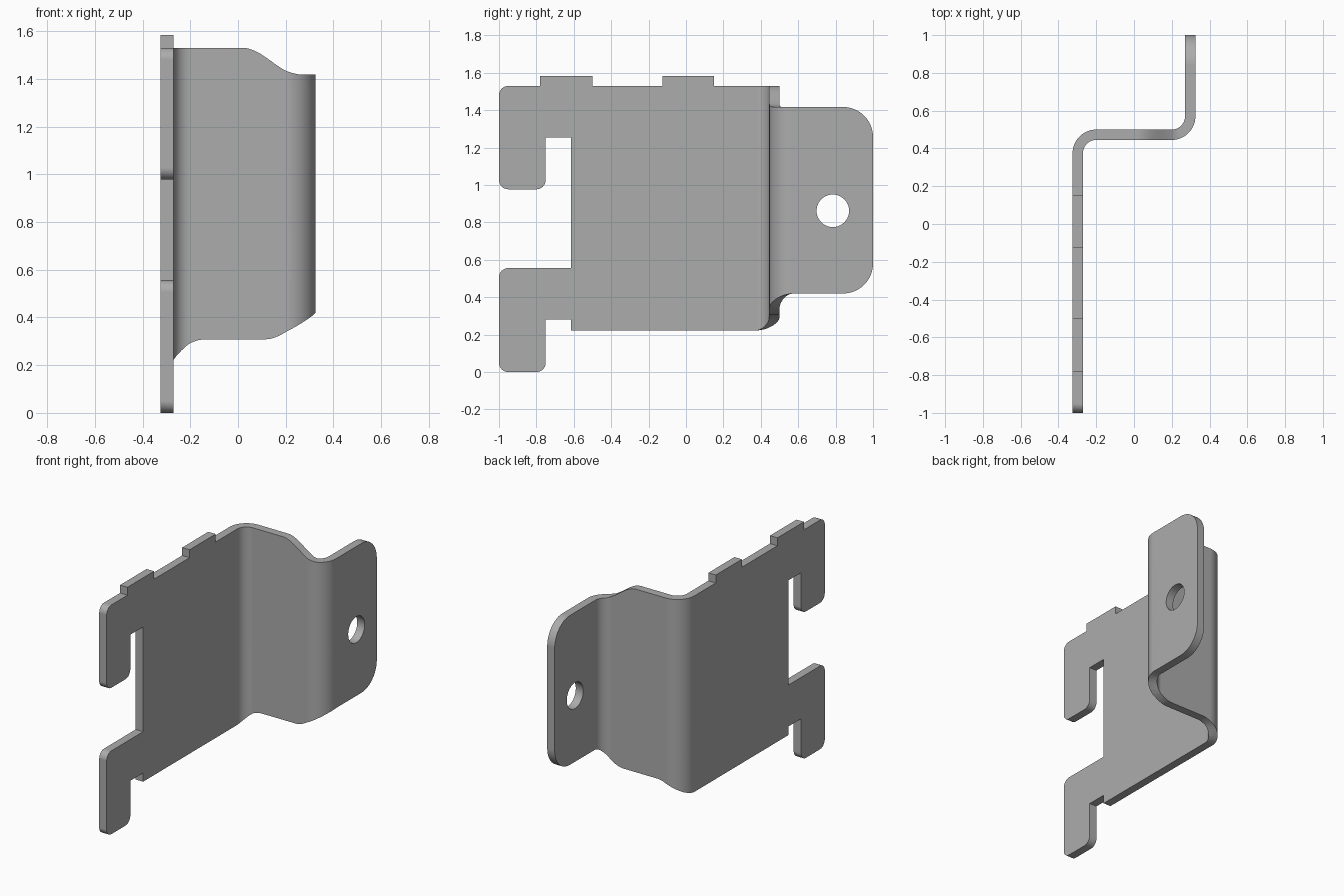
import bpy, bmesh
from math import sin, cos, pi

if "Cube" in bpy.data.objects:
    bpy.data.objects.remove(bpy.data.objects["Cube"])

HALF = 0.0275            # half sheet thickness
R = 0.0975               # mid-surface bend radius
ARC = R * pi / 2
S1 = 0.375               # start of first bend (flat length coordinate)
S2 = S1 + ARC            # web start
S3 = S2 + 0.4            # web end
S4 = S3 + ARC            # end of second bend
OFF = S4 - 0.57          # flat length minus y on the fixing flange
STEPS = 14


def corner(x, y, r, start, n=8):
    """Quarter arc around corner centre, anticlockwise from start (degrees)."""
    return [(x + r * cos(start * pi / 180 + pi / 2 * i / n),
             y + r * sin(start * pi / 180 + pi / 2 * i / n)) for i in range(n + 1)]


def ease(s0, z0, s1, z1, n=16):
    """Smooth S-shaped edge between two heights."""
    return [(s0 + (s1 - s0) * i / n, z0 + (z1 - z0) * (1 - cos(pi * i / n)) / 2)
            for i in range(n + 1)]


# Flat sheet outline, anticlockwise, starting at the lower hook
r, q = 0.05, 0.16
end = 1.0 + OFF
outline = (
    corner(-1 + r, r, r, 180) + corner(-0.75 - r, r, r, 270)
    + [(-0.75, 0.28), (-0.615, 0.28), (-0.615, 0.222)]
    + ease(0.37, 0.222, 0.59, 0.308) + ease(0.84, 0.308, 1.09, 0.42)
    + corner(end - q, 0.42 + q, q, 270, 12) + corner(end - q, 1.417 - q, q, 0, 12)
    + ease(0.99, 1.417, 0.745, 1.53)
    + [(0.15, 1.53), (0.15, 1.583), (-0.125, 1.583), (-0.125, 1.53),
       (-0.50, 1.53), (-0.50, 1.583), (-0.78, 1.583), (-0.78, 1.53)]
    + corner(-1 + r, 1.53 - r, r, 90) + corner(-1 + r, 0.977 + r, r, 180)
    + corner(-0.75 - r, 0.977 + r, r, 270)
    + [(-0.75, 1.255), (-0.615, 1.255), (-0.615, 0.556)]
    + corner(-1 + r, 0.556 - r, r, 90)
)
hole = [(0.785 + OFF + 0.087 * cos(2 * pi * i / 40), 0.862 + 0.087 * sin(2 * pi * i / 40))
        for i in range(40)]

# Flat blank: filled curve with thickness
curve = bpy.data.curves.new("bracket", 'CURVE')
curve.dimensions = '2D'
curve.fill_mode = 'BOTH'
curve.extrude = HALF
for pts in (outline, hole):
    sp = curve.splines.new('POLY')
    sp.points.add(len(pts) - 1)
    for p, (x, y) in zip(sp.points, pts):
        p.co = (x, y, 0, 1)
    sp.use_cyclic_u = True
ob = bpy.data.objects.new("bracket", curve)
bpy.context.collection.objects.link(ob)
bpy.context.view_layer.objects.active = ob
ob.select_set(True)
bpy.ops.object.convert(target='MESH')
ob = bpy.context.view_layer.objects.active


def bend(s, z, t):
    """Map flat sheet position to the folded Z section."""
    if s <= S1:
        x, y, a = -0.2 - R, s, 0
    elif s < S2:
        a = (s - S1) / R
        x, y = -0.2 - R * cos(a), S1 + R * sin(a)
    elif s <= S3:
        x, y, a = -0.2 + s - S2, S1 + R, pi / 2
    elif s < S4:
        a = pi / 2 - (s - S3) / R
        x, y = 0.2 + R * cos(a), 0.57 - R * sin(a)
    else:
        x, y, a = 0.2 + R, s - OFF, 0
    return x - t * cos(a), y + t * sin(a), z


# Slice across the two bends, then fold
bm = bmesh.new()
bm.from_mesh(ob.data)
bmesh.ops.remove_doubles(bm, verts=bm.verts, dist=1e-5)
bmesh.ops.dissolve_limit(bm, angle_limit=0.001, verts=bm.verts, edges=bm.edges)
bmesh.ops.triangulate(bm, faces=bm.faces)
for start in (S1, S3):
    for i in range(STEPS + 1):
        bmesh.ops.bisect_plane(bm, geom=bm.verts[:] + bm.edges[:] + bm.faces[:], dist=1e-5,
                               plane_co=(start + ARC * i / STEPS, 0, 0), plane_no=(1, 0, 0))
for v in bm.verts:
    v.co = bend(v.co.x, v.co.y, v.co.z)
bmesh.ops.recalc_face_normals(bm, faces=bm.faces)
bm.to_mesh(ob.data)
bm.free()

# Mid-grey metal
metal = bpy.data.materials.new("grey_metal")
metal.diffuse_color = (0.41, 0.413, 0.41, 1)
metal.use_nodes = True
metal.node_tree.nodes["Principled BSDF"].inputs["Base Color"].default_value = metal.diffuse_color
ob.data.materials.clear()
ob.data.materials.append(metal)

# Smooth bends with crisp sheet edges
bpy.ops.object.shade_smooth_by_angle(angle=pi / 6)
wn = ob.modifiers.new("flat_face_normals", 'WEIGHTED_NORMAL')
wn.keep_sharp = True
